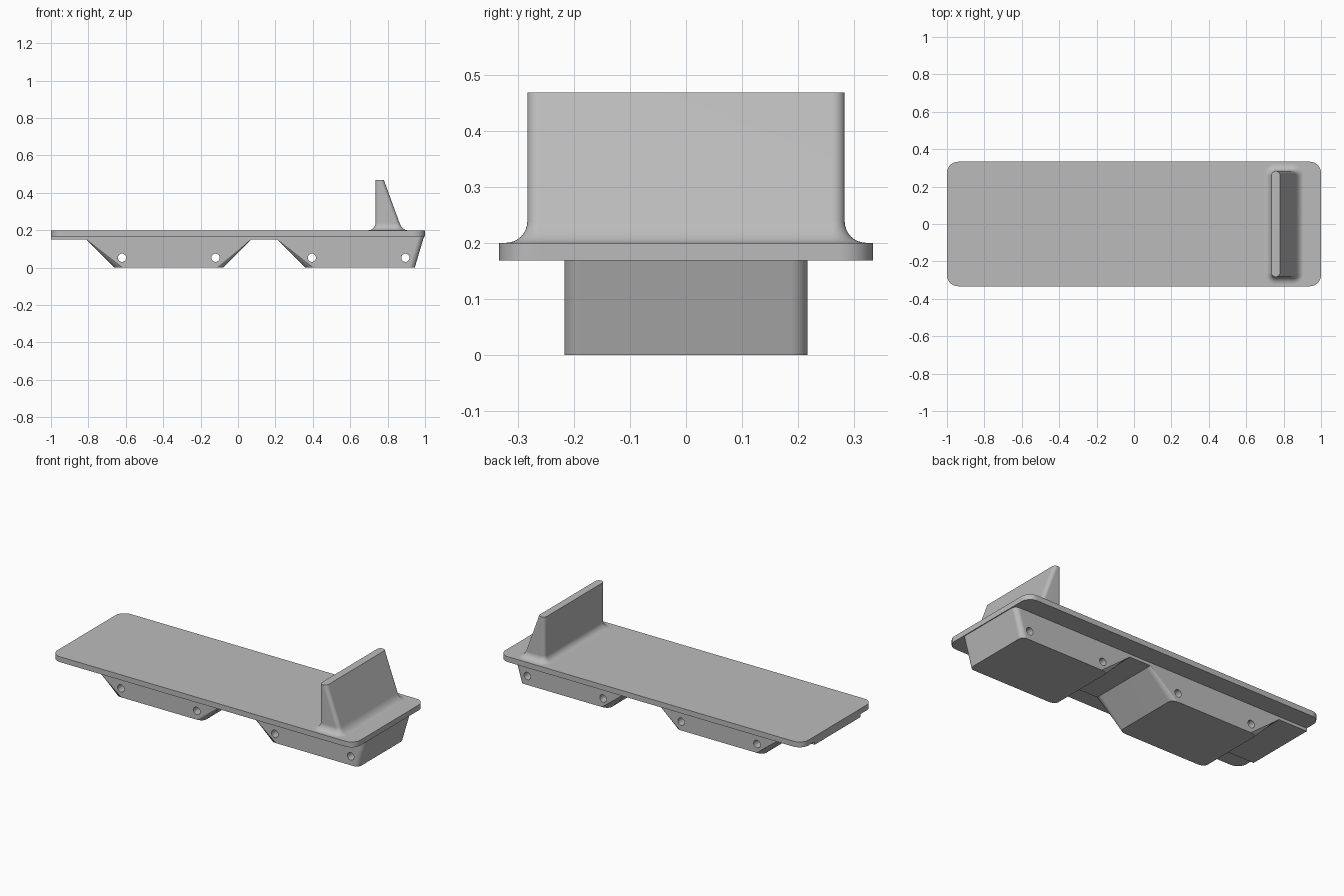
import bpy, bmesh, math
from mathutils import Vector, Matrix

cube = bpy.data.objects.get("Cube")
if cube:
    bpy.data.objects.remove(cube, do_unlink=True)

grey = bpy.data.materials.new("plain_grey")
grey.use_nodes = True
colour = (0.5, 0.5, 0.5, 1)
grey.diffuse_color = colour
grey.node_tree.nodes["Principled BSDF"].inputs["Base Color"].default_value = colour


def make_object(name, bm):
    bmesh.ops.recalc_face_normals(bm, faces=bm.faces[:])
    mesh = bpy.data.meshes.new(name)
    bm.to_mesh(mesh)
    bm.free()
    mesh.materials.append(grey)
    obj = bpy.data.objects.new(name, mesh)
    bpy.context.collection.objects.link(obj)
    return obj


def activate(obj):
    bpy.ops.object.select_all(action="DESELECT")
    obj.select_set(True)
    bpy.context.view_layer.objects.active = obj


def finish(obj):
    # Smooth fillets while keeping the large faces flat
    activate(obj)
    bpy.ops.object.shade_smooth_by_angle(angle=math.radians(30))
    weighted = obj.modifiers.new("flat_faces", "WEIGHTED_NORMAL")
    weighted.keep_sharp = True


def rounded_ring(bm, x0, x1, half_y, radius, z, steps=8):
    corners = [(x1, half_y), (x0, half_y), (x0, -half_y), (x1, -half_y)]
    mid = (x0 + x1) / 2
    ring = []
    for k, (x, y) in enumerate(corners):
        cx = x - math.copysign(radius, x - mid)
        cy = y - math.copysign(radius, y)
        for i in range(steps + 1):
            a = (k + i / steps) * math.pi / 2
            ring.append(bm.verts.new((cx + radius * math.cos(a), cy + radius * math.sin(a), z)))
    return ring


def loft(name, levels):
    bm = bmesh.new()
    rings = [rounded_ring(bm, *level) for level in levels]
    for low, high in zip(rings, rings[1:]):
        for i in range(len(low)):
            j = (i + 1) % len(low)
            bm.faces.new((low[i], low[j], high[j], high[i]))
    bm.faces.new(rings[0][::-1])
    bm.faces.new(rings[-1])
    obj = make_object(name, bm)
    finish(obj)


# Flat deck with rounded corners
DECK_LOW, DECK_TOP = 0.168, 0.2
loft("deck", [(-1, 1, 0.333, 0.06, z) for z in (DECK_LOW, DECK_TOP)])

# Upright fin with a sloping back and a flared foot
FIN_TOP, FLARE = 0.468, 0.038
levels = []
for i in range(9):
    a = i / 8 * math.pi / 2
    z = DECK_TOP + FLARE * (1 - math.cos(a))
    out = FLARE * (1 - math.sin(a))
    back = 0.78 + (FIN_TOP - z) * 0.365
    levels.append((0.735 - out, back + 0.7 * out, 0.283 + out, 0.022 + out, z))
levels.append((0.735, 0.78, 0.283, 0.022, FIN_TOP))
loft("fin", levels)

# Underbody: side profile extruded across, sloping corners rounded
profile = [(-1, DECK_LOW), (-1, 0.15), (-0.81, 0.15), (-0.66, 0), (-0.08, 0),
           (0.07, 0.15), (0.21, 0.15), (0.36, 0), (0.945, 0), (0.995, DECK_LOW)]
bm = bmesh.new()
side = bm.faces.new([bm.verts.new((x, -0.217, z)) for x, z in profile])
extruded = bmesh.ops.extrude_face_region(bm, geom=[side])["geom"]
bmesh.ops.translate(bm, vec=Vector((0, 0.434, 0)),
                    verts=[g for g in extruded if isinstance(g, bmesh.types.BMVert)])
sloped = []
for e in bm.edges:
    d = e.verts[1].co - e.verts[0].co
    if abs(d.x) > 0.01 and abs(d.z) > 0.01:
        sloped.append(e)
bmesh.ops.bevel(bm, geom=sloped, offset=0.03, offset_type="OFFSET",
                segments=8, profile=0.5, affect="EDGES")
underbody = make_object("underbody", bm)

# Cross holes through the underbody
bm = bmesh.new()
for x in (-0.62, -0.12, 0.395, 0.895):
    place = Matrix.Translation((x, 0, 0.053)) @ Matrix.Rotation(math.pi / 2, 4, "X")
    bmesh.ops.create_cone(bm, cap_ends=True, segments=32, radius1=0.022,
                          radius2=0.022, depth=0.6, matrix=place)
cutter = make_object("hole_cutter", bm)
cutter.hide_render = True
cut = underbody.modifiers.new("holes", "BOOLEAN")
cut.operation = "DIFFERENCE"
cut.solver = "EXACT"
cut.object = cutter
activate(underbody)
bpy.ops.object.modifier_apply(modifier=cut.name)
bpy.data.objects.remove(cutter, do_unlink=True)
finish(underbody)
